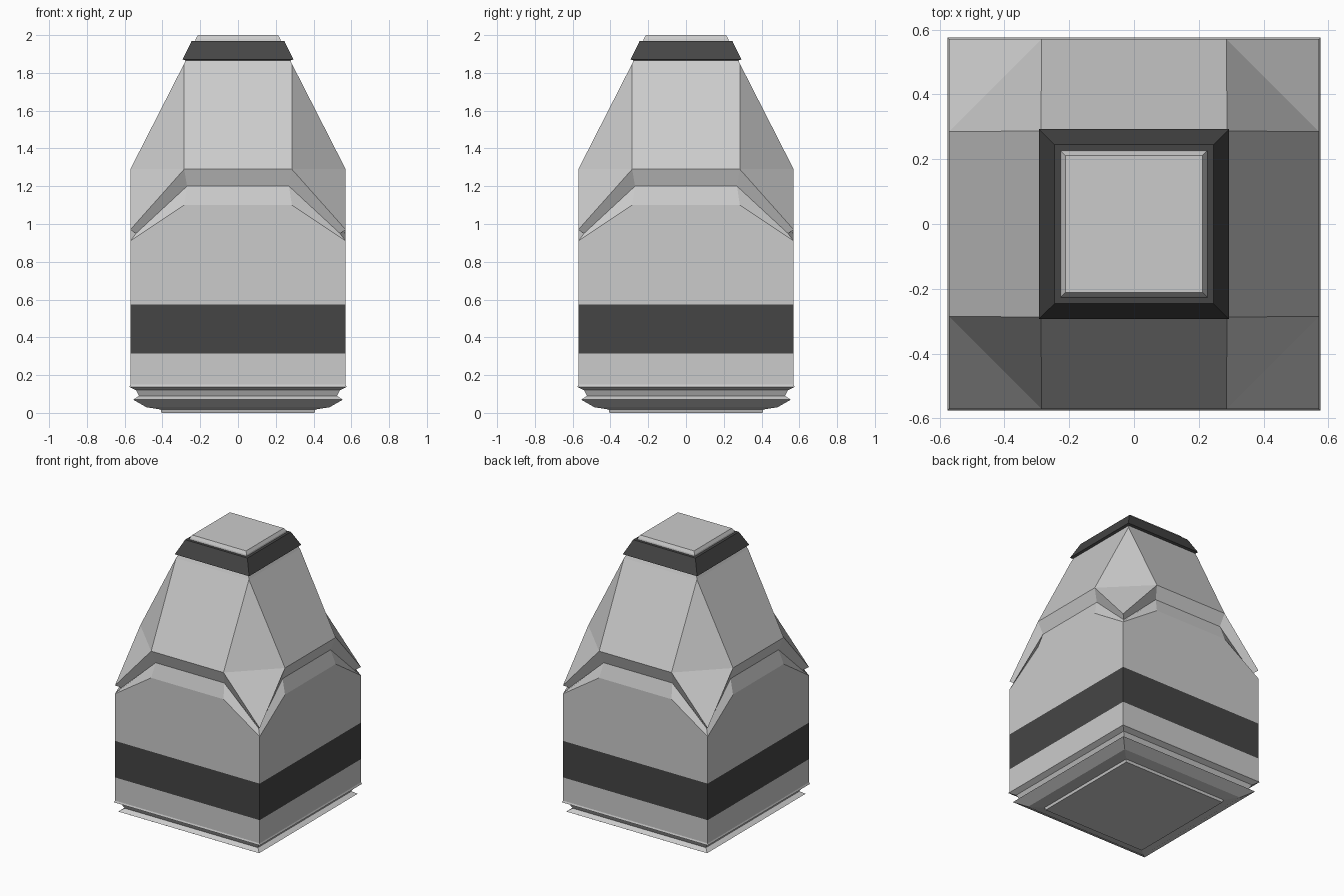
import bpy, bmesh, math
from mathutils import Matrix, Vector

if "Cube" in bpy.data.objects:
    bpy.data.objects.remove(bpy.data.objects["Cube"])

dark = bpy.data.materials.new("dark_trim")
dark.diffuse_color = (0.06, 0.06, 0.06, 1)
dark.use_nodes = True
dark.node_tree.nodes["Principled BSDF"].inputs["Base Color"].default_value = dark.diffuse_color


def ring(corner, side=None):
    """Corner (half, z), optional side points (offset, half, z), repeated on four sides."""
    h, z = corner
    pts = [Vector((-h, -h, z))]
    if side:
        m, sh, sz = side
        pts += [Vector((-m, -sh, sz)), Vector((m, -sh, sz))]
    return [Matrix.Rotation(k * math.pi / 2, 3, 'Z') @ p for k in range(4) for p in pts]


def loft(name, rings, bottom=False, top=False, mat=None, rhombus=False):
    bm = bmesh.new()
    rows = [[bm.verts.new(p) for p in r] for r in rings]
    n = len(rows[0])
    for a, b in zip(rows, rows[1:]):
        for i in range(n):
            j = (i + 1) % n
            bm.faces.new((a[i], a[j], b[j], b[i]))
    if bottom:
        bm.faces.new(rows[0][::-1])
    if top:
        bm.faces.new(rows[-1])
    bmesh.ops.remove_doubles(bm, verts=bm.verts, dist=1e-4)
    if rhombus:
        # turn the ridge in each corner facet so that it reads as one rhombus
        ridges = [e for e in bm.edges
                  if abs(e.verts[0].co.z - e.verts[1].co.z) > 0.7]
        bmesh.ops.rotate_edges(bm, edges=ridges, use_ccw=False)
    bm.normal_update()
    me = bpy.data.meshes.new(name)
    bm.to_mesh(me)
    bm.free()
    ob = bpy.data.objects.new(name, me)
    bpy.context.collection.objects.link(ob)
    if mat:
        me.materials.append(mat)
    return ob


def square_loft(name, profile, **kw):
    return loft(name, [ring(p) for p in profile], **kw)


# stepped foot and plain lower wall
square_loft("foot", [(0.405, 0), (0.41, 0.018), (0.485, 0.03), (0.555, 0.07), (0.525, 0.09),
                     (0.54, 0.12), (0.575, 0.138), (0.57, 0.15), (0.57, 0.315)], bottom=True)

# dark band around the body
square_loft("body_band", [(0.57, 0.315), (0.57, 0.575)], mat=dark)

# shared groove line between body and upper cap
groove = ring((0.54, 0.95), (0.27, 0.54, 1.20))

# main body with bevelled, notched top edge
loft("main_body", [ring((0.57, 0.575), (0.285, 0.57, 0.575)),
                   ring((0.57, 0.91), (0.285, 0.57, 1.10)), groove])

# tapered upper cap with pointed corner facets
loft("upper_cap", [groove, ring((0.57, 0.97), (0.285, 0.57, 1.29)),
                   ring((0.287, 1.845), (0.287, 0.287, 1.845))], rhombus=True)

# short neck, dark collar and top plate
square_loft("neck", [(0.287, 1.845), (0.277, 1.867)])
square_loft("collar", [(0.277, 1.865), (0.293, 1.872), (0.245, 1.97), (0.226, 1.97)], mat=dark)
square_loft("top_plate", [(0.226, 1.97), (0.224, 1.98), (0.212, 2.0)], top=True)
